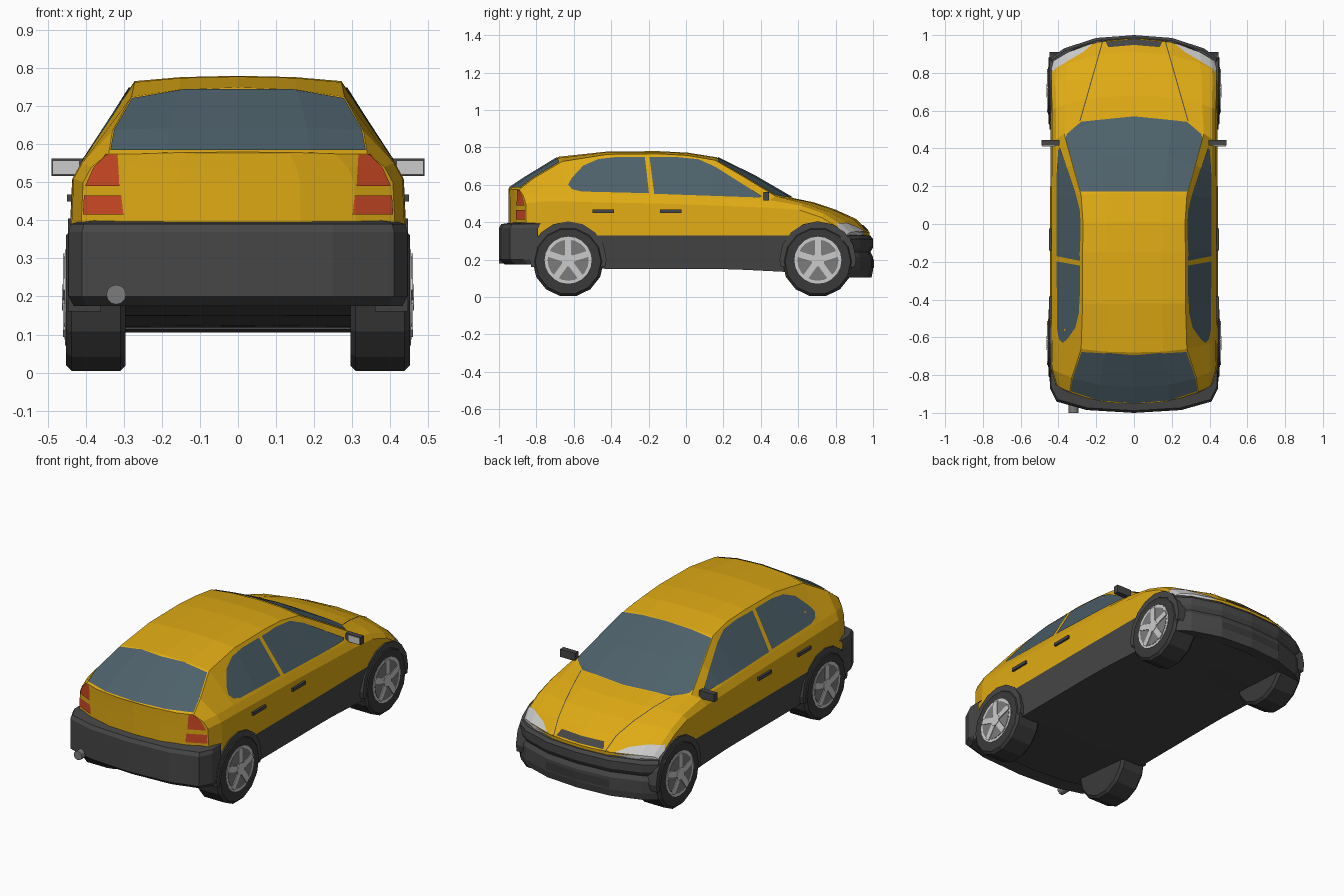
import bpy, bmesh, math
from mathutils import Vector, Matrix

if "Cube" in bpy.data.objects:
    bpy.data.objects.remove(bpy.data.objects["Cube"])


def mat(name, *c):
    m = bpy.data.materials.new(name)
    m.diffuse_color = (*c, 1)
    m.use_nodes = True
    m.node_tree.nodes["Principled BSDF"].inputs["Base Color"].default_value = m.diffuse_color
    return m


YELLOW = mat("yellow paint", .74, .405, .007)
PLASTIC = mat("dark plastic", .062, .062, .062)
TYRE = mat("tyre black", .042, .042, .042)
GLASS = mat("tinted glass", .074, .118, .145)
RED = mat("red lamp", .62, .07, .018)
SILVER = mat("silver", .6, .6, .6)
GREY = mat("grey metal", .2, .2, .2)


def finish(bm, name, *mats):
    me = bpy.data.meshes.new(name)
    bm.to_mesh(me)
    bm.free()
    ob = bpy.data.objects.new(name, me)
    bpy.context.collection.objects.link(ob)
    for m in mats:
        me.materials.append(m)
    return ob


def mirror_half(bm):
    """Duplicate the +x half to -x and weld."""
    d = bmesh.ops.duplicate(bm, geom=bm.verts[:] + bm.edges[:] + bm.faces[:])
    vs = [g for g in d["geom"] if isinstance(g, bmesh.types.BMVert)]
    bmesh.ops.scale(bm, vec=(-1, 1, 1), verts=vs)
    bmesh.ops.remove_doubles(bm, verts=bm.verts[:], dist=.0008)
    bmesh.ops.dissolve_degenerate(bm, edges=bm.edges[:], dist=.0005)
    bmesh.ops.recalc_face_normals(bm, faces=bm.faces[:])


def grid(bm, rows, dark_below=0):
    vs = [[bm.verts.new(p) for p in r] for r in rows]
    for a, b in zip(vs, vs[1:]):
        for k in range(len(a) - 1):
            f = bm.faces.new((a[k], a[k + 1], b[k + 1], b[k]))
            f.material_index = 1 if k < dark_below else 0


def box(name, lo, hi, m, side=1):
    bm = bmesh.new()
    bmesh.ops.create_cube(bm, size=1)
    for v in bm.verts:
        v.co = [lo[i] + (v.co[i] + .5) * (hi[i] - lo[i]) for i in range(3)]
        v.co.x *= side
    bmesh.ops.recalc_face_normals(bm, faces=bm.faces[:])
    return finish(bm, name, m)


def disc(name, x0, x1, y, z, r, n, m, bevel=0, cut=None):
    """Cylinder along x; optionally bevelled rims or cut off below a height."""
    bm = bmesh.new()
    bmesh.ops.create_cone(bm, cap_ends=True, segments=n, radius1=r, radius2=r, depth=abs(x1 - x0))
    if bevel:
        rim = [e for e in bm.edges if abs(e.verts[0].co.z - e.verts[1].co.z) < 1e-5]
        bmesh.ops.bevel(bm, geom=rim, offset=bevel, segments=1, affect='EDGES')
    bm.transform(Matrix.Translation(((x0 + x1) / 2, y, z)) @ Matrix.Rotation(math.pi / 2, 4, 'Y'))
    if cut is not None:
        bmesh.ops.bisect_plane(bm, geom=bm.verts[:] + bm.edges[:] + bm.faces[:],
                               plane_co=(0, 0, cut), plane_no=(0, 0, -1), clear_outer=True)
    return finish(bm, name, m)


def patch(name, src, pts, axis, sign, m, side=1):
    """Piece of a surface inside a convex outline seen along an axis, lifted slightly."""
    i, j = [k for k in range(3) if k != axis]
    bm = bmesh.new()
    bm.from_mesh(src.data)
    bad = [f for f in bm.faces if f.normal[axis] * sign < .15]
    bmesh.ops.delete(bm, geom=bad, context='FACES')
    mid = sum((Vector(p) for p in pts), Vector((0, 0))) / len(pts)
    for a, b in zip(pts, pts[1:] + pts[:1]):
        a, b = Vector(a), Vector(b)
        n = Vector((b.y - a.y, a.x - b.x))
        if n.dot(mid - a) > 0:
            n = -n
        co, no = Vector((0, 0, 0)), Vector((0, 0, 0))
        co[i], co[j], no[i], no[j] = a.x, a.y, n.x, n.y
        bmesh.ops.bisect_plane(bm, geom=bm.verts[:] + bm.edges[:] + bm.faces[:],
                               plane_co=co, plane_no=no.normalized(), clear_outer=True)
    bm.normal_update()
    for v in bm.verts:
        v.co += v.normal * .004
    for f in bm.faces:
        f.material_index = 0
    if side < 0:
        bmesh.ops.scale(bm, vec=(-1, 1, 1), verts=bm.verts[:])
        bmesh.ops.reverse_faces(bm, faces=bm.faces[:])
    return finish(bm, name, m)


def sym(half):
    return half + [(-x, y) for x, y in reversed(half)]


# Body shell: cross-sections along y, bowed in plan
# y, bow, half width, belt z, roof edge z, roof half width, centre z
SECTIONS = [
    (-.83, -.12, .415, .50, .575, .34, .58),
    (-.76, -.10, .44, .51, .635, .33, .64),
    (-.62, -.06, .443, .51, .725, .28, .75),
    (-.42, 0, .444, .505, .763, .272, .778),
    (-.15, 0, .444, .50, .766, .272, .78),
    (0, .01, .444, .495, .757, .27, .772),
    (.13, .035, .444, .49, .732, .28, .747),
    (.24, .13, .443, .485, .64, .325, .646),
    (.42, .15, .442, .478, .54, .37, .53),
    (.60, .08, .442, .465, .50, .36, .507),
    (.72, .08, .445, .425, .457, .36, .467),
    (.80, .11, .444, .375, .402, .35, .417),
    (.84, .14, .432, .335, .349, .35, .347)]


def section(s, k=1):
    y, bow, w, zs, zr, wr, zc = s
    zb = .15 + .1 * max(0, -.42 - y) - .05 * max(0, y - .2)
    zw = min(zs + .04, (zs + 2 * zr) / 3)
    pts = [(0, zb), (w - .022, zb), (w, min(.33, zs - .03)), (w - .008, zs), (w - .03, zw),
           (wr, zr), (wr * .55, zr + .75 * (zc - zr)), (0, zc)]
    return [(x * k, y + bow * (1 - min(1, x * k / .45) ** 2.5), z) for x, z in pts]


bm = bmesh.new()
rows = [section(SECTIONS[0], k) for k in (0, .4, .75)] + [section(s) for s in SECTIONS]
rows += [section(SECTIONS[-1], k) for k in (.75, .4, 0)]
grid(bm, rows, dark_below=2)
mirror_half(bm)
body = finish(bm, "body", YELLOW, PLASTIC)


# Bumpers: profile swept round the plan outline
def bumper(name, path, profile):
    bm = bmesh.new()
    grid(bm, [[(x * (1 - i), y * (1 - i), z) for i, z in profile] for x, y in path])
    mirror_half(bm)
    if sum(f.normal.y * f.calc_center_median().y for f in bm.faces) < 0:
        bmesh.ops.reverse_faces(bm, faces=bm.faces[:])
    return finish(bm, name, PLASTIC)


bumper("rear_bumper", [(.445, -.79), (.445, -.87), (.41, -.94), (.25, -.985), (0, -1)],
       [(.08, .40), (.012, .39), (0, .37), (0, .20), (.03, .175), (.12, .175)])
front = bumper("front_bumper", [(.452, .83), (.44, .88), (.37, .93), (.2, .985), (0, 1)],
               [(.06, .338), (.014, .328), (0, .31), (0, .265), (.014, .24),
                (0, .215), (0, .145), (.008, .105), (.08, .115)])

# Centre glass, grille and intake
patch("windshield", body, sym([(0, .568), (.28, .54), (.355, .475), (.362, .45), (.283, .17)]), 2, 1, GLASS)
patch("rear_window", body, sym([(.335, .582), (.325, .635), (.278, .718), (.14, .742)]), 1, -1, GLASS)
patch("grille", body, sym([(.15, .352), (.135, .382)]), 1, 1, PLASTIC)
patch("air_intake", front, sym([(.2, .155), (.2, .2)]), 1, 1, TYRE)

REAR_SIDE = [(-.198, .553), (-.56, .562), (-.61, .575), (-.63, .6), (-.61, .635), (-.55, .7),
             (-.47, .735), (-.37, .747), (-.22, .747)]
FRONT_SIDE = [(-.17, .55), (.39, .53), (.405, .537), (.155, .695), (.065, .735), (-.06, .747),
              (-.195, .747)]

for s, n in ((1, "right_"), (-1, "left_")):
    # Side windows, lamps and bonnet seam
    patch(n + "rear_side_window", body, REAR_SIDE, 0, 1, GLASS, s)
    patch(n + "front_side_window", body, FRONT_SIDE, 0, 1, GLASS, s)
    patch(n + "upper_tail_lamp", body, [(.31, .49), (.40, .49), (.378, .54), (.345, .573), (.315, .573)],
          1, -1, RED, s)
    patch(n + "lower_tail_lamp", body, [(.30, .415), (.406, .415), (.403, .465), (.306, .465)], 1, -1, RED, s)
    patch(n + "head_lamp", body, [(.21, .347), (.30, .325), (.435, .325), (.44, .36), (.425, .392),
                                  (.36, .395), (.27, .376)], 1, 1, SILVER, s)
    patch(n + "bonnet_seam", body, [(.283, .545), (.288, .545), (.168, .965), (.163, .965)], 2, 1, PLASTIC, s)
    # Door handles and wing mirrors
    for h, y in (("front_handle", -.14), ("rear_handle", -.5)):
        box(n + h, (.42, y, .45), (.45, y + .115, .468), PLASTIC, s)
    box(n + "mirror", (.395, .415, .517), (.49, .445, .562), PLASTIC, s)
    box(n + "mirror_glass", (.417, .411, .521), (.487, .416, .558), SILVER, s)
    # Wheels: tyre, rim, hub, five spokes, and arch trim
    for w, y in (("front_", .705), ("rear_", -.63)):
        p = n + w
        disc(p + "arch", s * .36, s * .447, y, .2, .205, 16, PLASTIC, cut=.16)
        disc(p + "tyre", s * .295, s * .452, y, .19, .19, 14, TYRE, bevel=.014)
        disc(p + "rim", s * .42, s * .454, y, .197, .126, 20, SILVER)
        disc(p + "rim_recess", s * .42, s * .456, y, .197, .11, 20, GREY)
        disc(p + "hub", s * .42, s * .462, y, .197, .036, 10, SILVER)
        for k in range(5):
            sp = box(p + "spoke", (.44, -.016, .02), (.460, .016, .116), SILVER, s)
            sp.data.transform(Matrix.Translation((0, y, .197)) @ Matrix.Rotation(k * math.tau / 5, 4, 'X'))

# Exhaust pipe
bm = bmesh.new()
bmesh.ops.create_cone(bm, cap_ends=True, segments=12, radius1=.026, radius2=.026, depth=.12)
bm.transform(Matrix.Translation((-.32, -.94, .205)) @ Matrix.Rotation(math.pi / 2, 4, 'X'))
finish(bm, "exhaust", GREY)
